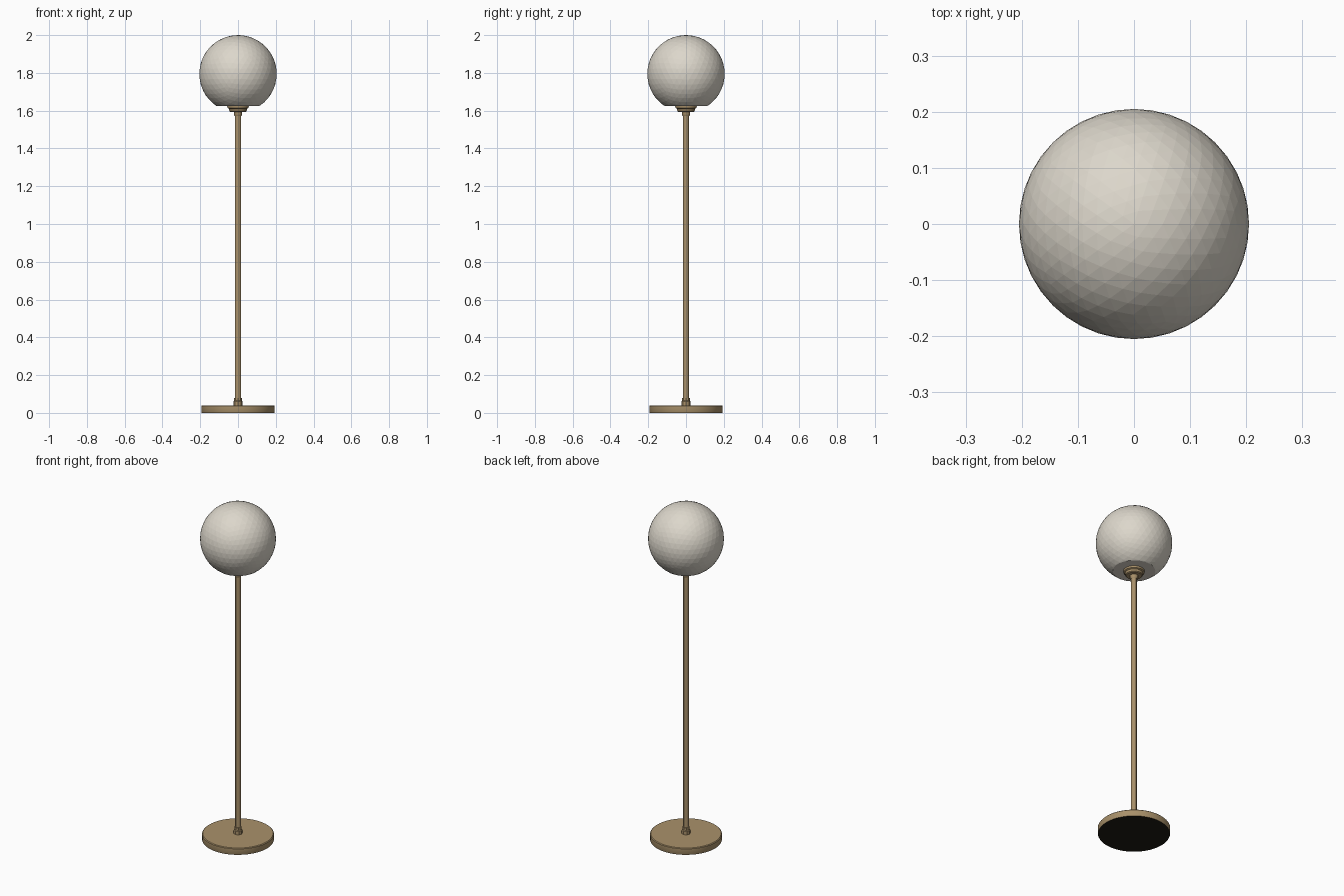
import bpy, bmesh, math
from mathutils import Vector

if "Cube" in bpy.data.objects:
    bpy.data.objects.remove(bpy.data.objects["Cube"])


def material(name, rgb):
    m = bpy.data.materials.new(name)
    m.diffuse_color = (*rgb, 1)
    m.use_nodes = True
    m.node_tree.nodes["Principled BSDF"].inputs["Base Color"].default_value = m.diffuse_color
    return m


brass = material("brass", (0.40, 0.285, 0.145))
glass = material("frosted_white", (0.72, 0.68, 0.60))
dark = material("dark_underside", (0.013, 0.011, 0.006))


def finish(name, bm, mats):
    bmesh.ops.recalc_face_normals(bm, faces=bm.faces)
    me = bpy.data.meshes.new(name)
    bm.to_mesh(me)
    bm.free()
    for m in mats:
        me.materials.append(m)
    ob = bpy.data.objects.new(name, me)
    bpy.context.collection.objects.link(ob)
    return ob


def lathe(name, profile, sides, mats, smooth=True):
    """Closed turned solid from (radius, height) points, bottom to top."""
    bm = bmesh.new()
    rings = [[bm.verts.new((r * math.cos(2 * math.pi * i / sides),
                            r * math.sin(2 * math.pi * i / sides), z))
              for i in range(sides)] for r, z in profile]
    for a, b in zip(rings, rings[1:]):
        for i in range(sides):
            j = (i + 1) % sides
            bm.faces.new((a[i], a[j], b[j], b[i]))
    bm.faces.new(rings[0][::-1])
    bm.faces.new(rings[-1])
    ob = finish(name, bm, mats)
    if smooth:
        bpy.context.view_layer.objects.active = ob
        ob.select_set(True)
        bpy.ops.object.shade_smooth_by_angle(angle=math.radians(30))
        ob.select_set(False)
    return ob


# Round base with a dark underside
base = lathe("base", [(0.192, 0), (0.194, 0.004), (0.194, 0.036), (0.19, 0.04)],
             48, [brass, dark])
for p in base.data.polygons:
    if p.normal.z < -0.9:
        p.material_index = 1

# Pole and its fittings
lathe("pole", [(0.017, 0.035), (0.017, 1.6)], 12, [brass])
lathe("bottom_nut", [(0.024, 0.039), (0.024, 0.06), (0.02, 0.065), (0.02, 0.08)],
      8, [brass], smooth=False)
lathe("top_nut", [(0.018, 1.572), (0.022, 1.58), (0.022, 1.597)], 12, [brass])

# Cup that holds the globe
lathe("collar", [(0.042, 1.594), (0.046, 1.598), (0.048, 1.61),
                 (0.056, 1.614), (0.058, 1.632)], 24, [brass])

# Faceted globe, cut flat where it meets the collar
bm = bmesh.new()
bmesh.ops.create_icosphere(bm, subdivisions=4, radius=0.205)
bmesh.ops.translate(bm, verts=bm.verts, vec=Vector((0, 0, 1.795)))
cut = bmesh.ops.bisect_plane(bm, geom=bm.verts[:] + bm.edges[:] + bm.faces[:],
                             plane_co=(0, 0, 1.625), plane_no=(0, 0, -1),
                             clear_outer=True)
bmesh.ops.holes_fill(bm, edges=[e for e in bm.edges if e.is_boundary], sides=0)
finish("globe", bm, [glass])
